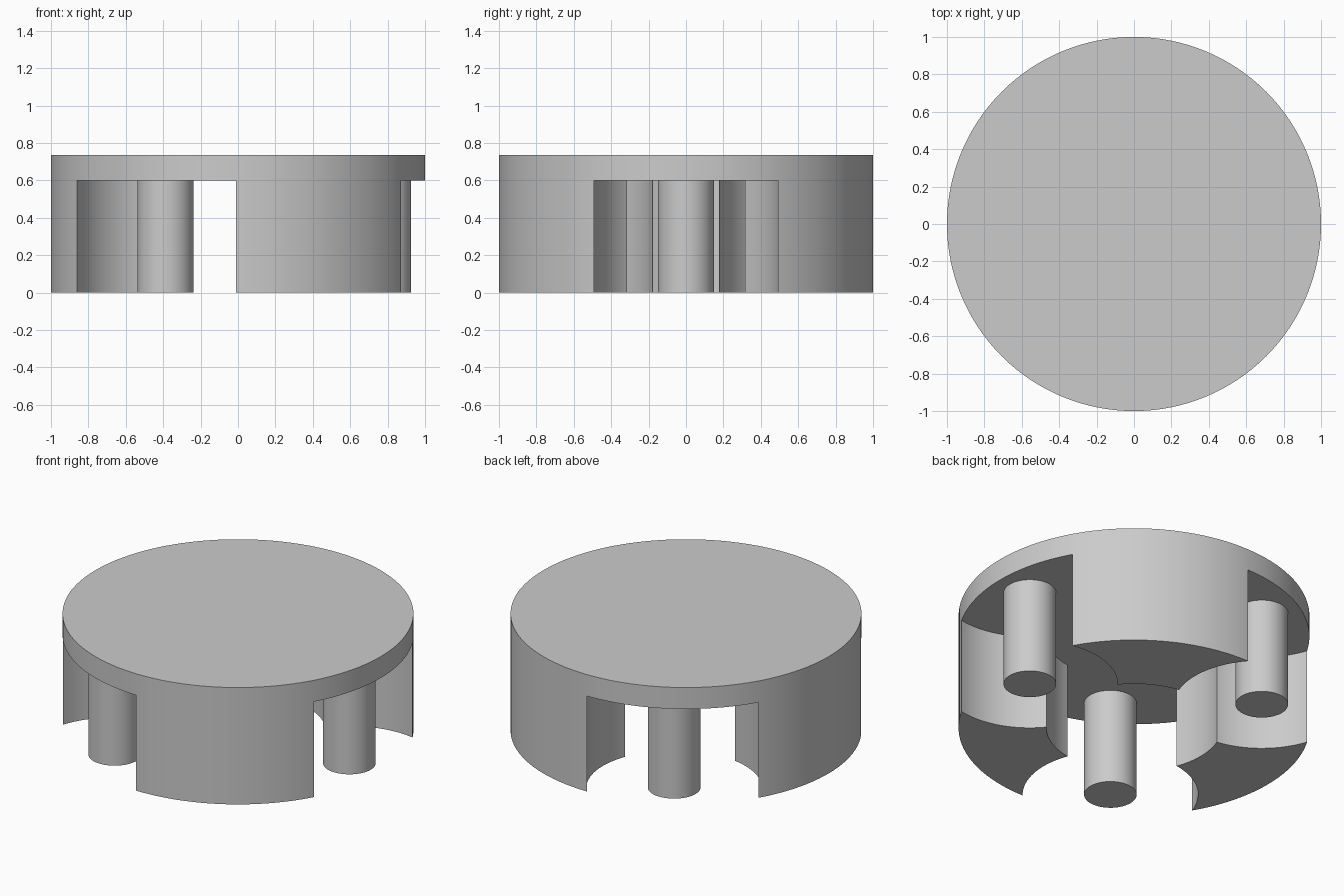
import bpy
from math import cos, sin, radians

cube = bpy.data.objects.get("Cube")
if cube:
    bpy.data.objects.remove(cube, do_unlink=True)

HEIGHT = 0.735       # overall height
UNDERSIDE = 0.6      # underside of the lid
PIN_RING = 0.775     # distance of pins and notches from the centre
HOLLOW = 0.5         # radius of the central hollow and of each notch
ANGLES = (0, 120, 240)

grey = bpy.data.materials.new("plain_grey")
grey.use_nodes = True
grey.diffuse_color = (0.6, 0.6, 0.6, 1)
grey.node_tree.nodes["Principled BSDF"].inputs["Base Color"].default_value = (0.6, 0.6, 0.6, 1)


def cylinder(name, radius, z0, z1, x=0, y=0, sides=96):
    bpy.ops.mesh.primitive_cylinder_add(
        vertices=sides, radius=radius, depth=z1 - z0, location=(x, y, (z0 + z1) / 2))
    obj = bpy.context.object
    obj.name = obj.data.name = name
    obj.data.materials.append(grey)
    return obj


def smooth(obj):
    bpy.ops.object.select_all(action="DESELECT")
    obj.select_set(True)
    bpy.context.view_layer.objects.active = obj
    bpy.ops.object.shade_smooth_by_angle(angle=radians(30))


ring = [(PIN_RING * cos(radians(a)), PIN_RING * sin(radians(a))) for a in ANGLES]

# Round cap: lid with three skirt blocks left between the notches
cap = cylinder("round_cap", 1, 0, HEIGHT, sides=128)
cutters = [cylinder("hollow_cutter", HOLLOW, -0.2, UNDERSIDE)]
cutters += [cylinder("notch_cutter", HOLLOW, -0.2, UNDERSIDE, x, y) for x, y in ring]

bpy.context.view_layer.objects.active = cap
for cutter in cutters:
    cutter.hide_render = True
    cut = cap.modifiers.new("cut", "BOOLEAN")
    cut.operation = "DIFFERENCE"
    cut.solver = "EXACT"
    cut.object = cutter
    bpy.ops.object.modifier_apply(modifier=cut.name)
for cutter in cutters:
    bpy.data.objects.remove(cutter, do_unlink=True)
smooth(cap)

# Pins standing in the notches
for i, (x, y) in enumerate(ring):
    smooth(cylinder(f"pin_{i + 1}", 0.15, 0, UNDERSIDE, x, y, 64))
